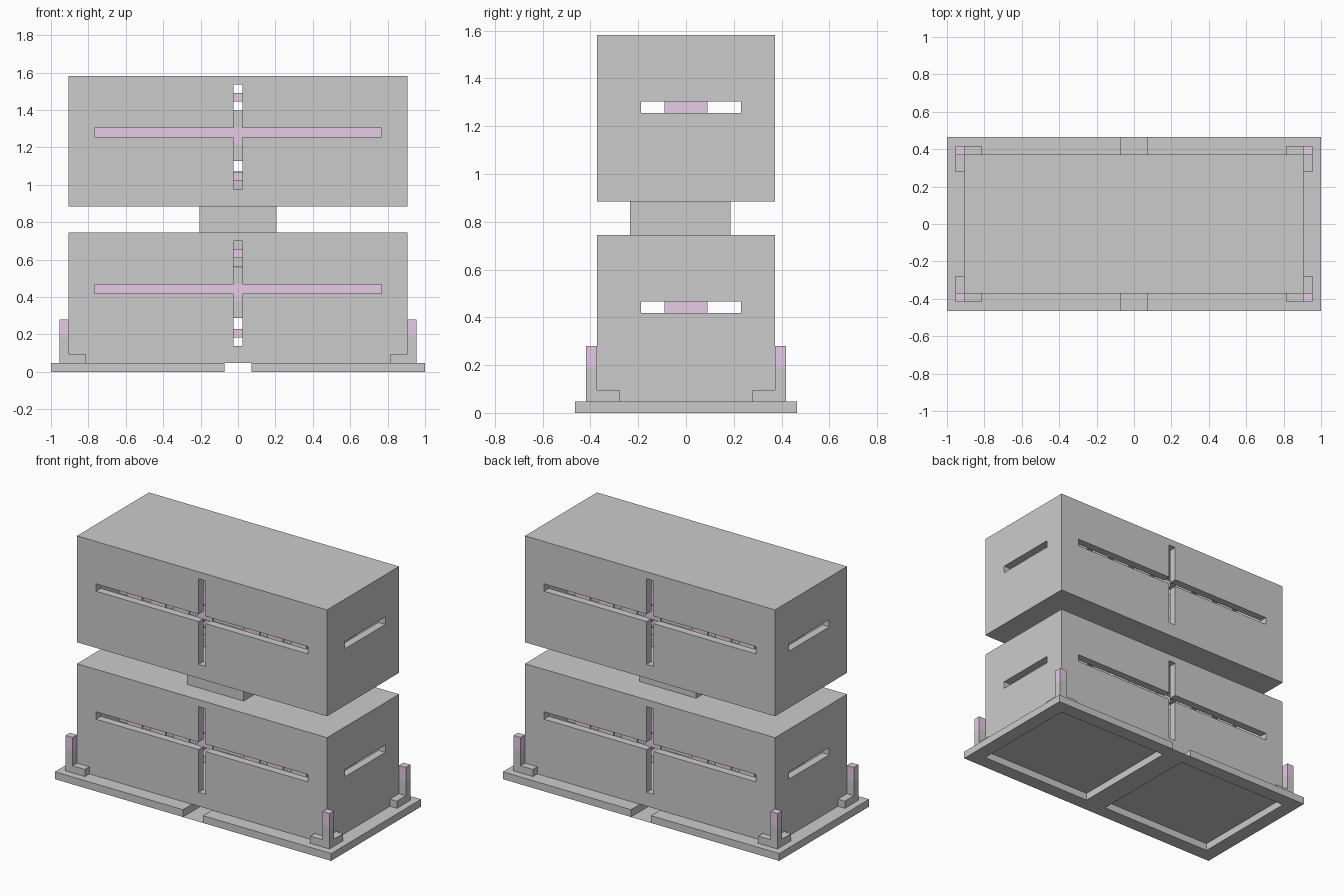
import bpy

cube = bpy.data.objects.get("Cube")
if cube:
    bpy.data.objects.remove(cube, do_unlink=True)


def material(name, rgb):
    m = bpy.data.materials.new(name)
    m.use_nodes = True
    m.diffuse_color = (*rgb, 1)
    m.node_tree.nodes["Principled BSDF"].inputs["Base Color"].default_value = (*rgb, 1)
    return m


GREY = material("grey", (0.6, 0.6, 0.6))
PINK = material("pale_pink", (0.78, 0.6, 0.78))


def box(name, x, y, z, mat=GREY):
    """Box spanning the given (low, high) ranges."""
    bpy.ops.mesh.primitive_cube_add(size=1, location=[sum(r) / 2 for r in (x, y, z)])
    ob = bpy.context.object
    ob.name = name
    ob.scale = [r[1] - r[0] for r in (x, y, z)]
    bpy.ops.object.transform_apply(location=True, rotation=False, scale=True)
    ob.data.materials.append(mat)
    return ob


def span(half):
    return (-half, half)


def side(s, a, b):
    return tuple(sorted((s * a, s * b)))


def cut(ob, cutter):
    mod = ob.modifiers.new("cut", "BOOLEAN")
    mod.operation = "DIFFERENCE"
    mod.solver = "EXACT"
    mod.object = cutter
    bpy.context.view_layer.objects.active = ob
    bpy.ops.object.modifier_apply(modifier=mod.name)
    bpy.data.objects.remove(cutter, do_unlink=True)


# Half width, half depth and wall thickness of the cabinets; base height
W, D, T = 0.905, 0.372, 0.05
BASE = 0.048


def cabinet(name, bottom, top, slot):
    # Hollow shell with cross slots front and back, and a slot in each end
    shell = box(name + "_shell", span(W), span(D), (bottom, top))
    cut(shell, box("cavity", span(W - T), span(D - T), (bottom + T, top - T / 2)))
    cut(shell, box("long_slot", span(0.767), span(0.6), (slot, slot + 0.048)))
    cut(shell, box("tall_slot", span(0.025), span(0.6), (slot - 0.28, slot + 0.28)))
    cut(shell, box("end_slot", span(1.1), (-0.188, 0.23), (slot, slot + 0.048)))
    # Stacked bars inside
    for label, a, b, mat in [("core", -0.04, 0.05, PINK), ("upper", 0.05, 0.14, GREY),
                             ("lower", -0.13, -0.04, GREY)]:
        box(f"{name}_{label}_bar", span(0.8), span(0.09), (slot + a, slot + b), mat)
    # Rows of pink blocks above and below, and tabs on the lower bar
    for i in range(-4, 5):
        x = (i * 0.17 - 0.055, i * 0.17 + 0.055)
        for z in (0.19, -0.235):
            box(name + "_block", x, span(0.09), (slot + z, slot + z + 0.045), PINK)
        if i:
            box(name + "_tab", x, span(0.1), (slot - 0.13, slot - 0.04), PINK)


cabinet("lower_cabinet", BASE, 0.745, 0.419)
cabinet("upper_cabinet", 0.885, 1.581, 1.256)

# Connector between the cabinets, with a core reaching into both
box("connector", span(0.205), (-0.235, 0.187), (0.745, 0.885))
box("connector_core", span(0.205), span(0.08), (0.56, 1.07))

# Base: a rectangular frame with a gap at the middle of front and back
for s in (-1, 1):
    for t in (-1, 1):
        box("base_rail", side(s, 0.073, 1), side(t, D, 0.465), (0, BASE))
    box("base_end", side(s, W, 1), span(D), (0, BASE))
    box("base_divider", side(s, 0.073, 0.076), span(D), (0, BASE))

# Thin sheet joining the two halves of the base underneath
bpy.ops.mesh.primitive_plane_add(size=1, location=(0, 0, 0))
sheet = bpy.context.object
sheet.name = "base_sheet"
sheet.scale = (0.146, 0.93, 1)
bpy.ops.object.transform_apply(location=False, rotation=False, scale=True)
sheet.data.materials.append(GREY)

# Corner posts with pink tips and low L-shaped brackets
for s in (-1, 1):
    for t in (-1, 1):
        px, py = side(s, W, 0.955), side(t, D, 0.418)
        box("corner_post", px, py, (BASE, 0.19))
        box("post_tip", px, py, (0.19, 0.28), PINK)
        box("bracket_long_arm", side(s, 0.815, W), py, (BASE, 0.095))
        box("bracket_short_arm", px, side(t, 0.278, D), (BASE, 0.095))
